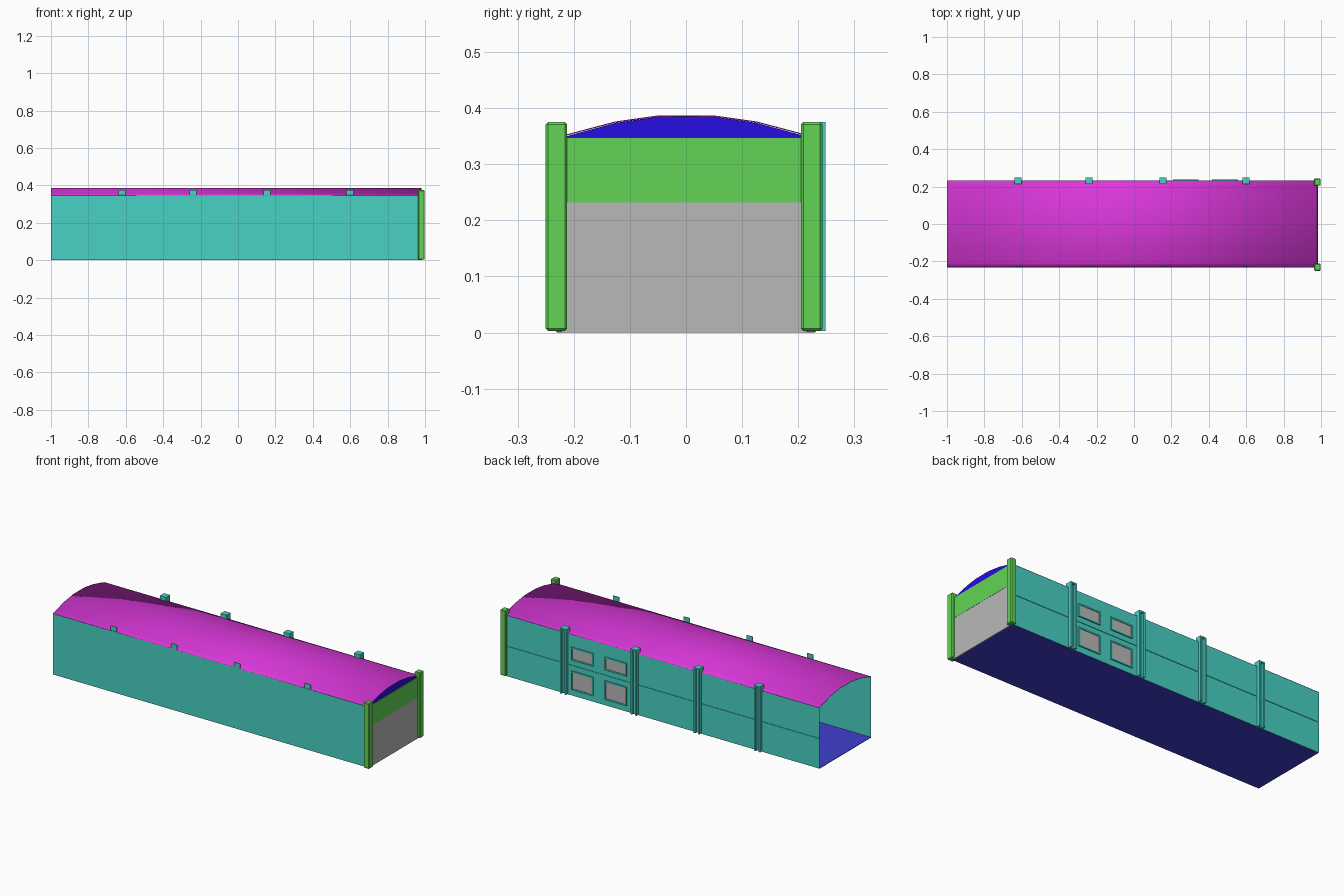
import bpy
import bmesh

if "Cube" in bpy.data.objects:
    bpy.data.objects.remove(bpy.data.objects["Cube"], do_unlink=True)


def srgb(c):
    c /= 255
    return c / 12.92 if c <= 0.04045 else ((c + 0.055) / 1.055) ** 2.4


def material(name, *rgb):
    m = bpy.data.materials.new(name)
    colour = (*[srgb(c) for c in rgb], 1)
    m.use_nodes = True
    m.diffuse_color = colour
    m.node_tree.nodes["Principled BSDF"].inputs["Base Color"].default_value = colour
    return m


TEAL = material("turquoise", 72, 209, 195)
GREEN = material("green", 98, 212, 84)
MAGENTA = material("magenta", 221, 56, 221)
GREY = material("grey", 185, 185, 185)
BLUE = material("gable blue", 38, 14, 225)
NAVY = material("floor blue", 62, 62, 208)


def add_object(name, bm, mat):
    bmesh.ops.recalc_face_normals(bm, faces=bm.faces)
    mesh = bpy.data.meshes.new(name)
    bm.to_mesh(mesh)
    bm.free()
    mesh.materials.append(mat)
    ob = bpy.data.objects.new(name, mesh)
    bpy.context.collection.objects.link(ob)
    return ob


def boxes(name, mat, *extents):
    """One object made of boxes, each given as x, y and z ranges."""
    bm = bmesh.new()
    for ranges in extents:
        for v in bmesh.ops.create_cube(bm, size=1)["verts"]:
            for i, (lo, hi) in enumerate(ranges):
                v.co[i] = lo if v.co[i] < 0 else hi
    return add_object(name, bm, mat)


X0, X1 = -1.0, 0.978
SIDE, EAVE, TOP = 0.232, 0.346, 0.375

# Roof arch profile, from the front eave to the back eave
half = [(0.232, EAVE), (0.21, 0.353), (0.127, 0.375), (0.05, 0.386)]
arch = [(-y, z) for y, z in half] + [(y, z) for y, z in reversed(half)]


def sweep(name, mat, profile, x0, x1, filled):
    bm = bmesh.new()
    a, b = [[bm.verts.new((x, y, z)) for y, z in profile] for x in (x0, x1)]
    for i in range(len(profile) - 1):
        bm.faces.new((a[i], a[i + 1], b[i + 1], b[i]))
    if filled:
        bm.faces.new((a[-1], a[0], b[0], b[-1]))
        bm.faces.new(a)
        bm.faces.new(b)
    return add_object(name, bm, mat)


roof = sweep("roof", MAGENTA, arch, X0, X1, False)
shell = roof.modifiers.new("thickness", "SOLIDIFY")
shell.thickness = 0.002
shell.offset = 0
bpy.context.view_layer.objects.active = roof
roof.select_set(True)
bpy.ops.object.shade_smooth_by_angle()
roof.select_set(False)

# Gable closing the arch at one end only
gable_profile = [(y * 0.98, z - 0.001) for y, z in arch]
sweep("gable", BLUE, gable_profile, X1 - 0.003, X1 + 0.003, True)

# Floor and long walls; the back wall is two panels with a narrow joint
boxes("floor", NAVY, ((X0, X1), (-0.23, 0.23), (0, 0.003)))
boxes("front_wall", TEAL, ((X0, X1), (-SIDE, -SIDE + 0.003), (0.001, EAVE)))
boxes("back_wall", TEAL,
      ((X0, X1), (SIDE - 0.003, SIDE), (0.001, 0.171)),
      ((X0, X1), (SIDE - 0.003, SIDE), (0.175, EAVE)),
      ((X0, X1), (SIDE - 0.005, SIDE - 0.003), (0.165, 0.181)))

# Closed end: lintel above a wide door
boxes("end_lintel", GREEN, ((X1, 0.984), (-0.215, 0.21), (0.232, 0.348)))
boxes("end_door", GREY, ((X1, 0.983), (-0.222, 0.215), (0, 0.232)))

# Corner posts with softened edges
for side, y0, y1 in (("front", -0.25, -0.212), ("back", 0.205, 0.243)):
    post = boxes(side + "_corner_post", GREEN,
                 ((0.963, 0.998), (y0, y1), (0.003, TOP)))
    bevel = post.modifiers.new("edges", "BEVEL")
    bevel.width = 0.004
    bevel.segments = 1

# Channel posts outside the back wall, flat strips inside the front wall
for n, x in enumerate((-0.62, -0.24, 0.155, 0.598), 1):
    r = 0.019
    z = (0.003, TOP - 0.008)
    boxes(f"back_post_{n}", TEAL,
          ((x - r, x - 0.009), (0.213, 0.249), z),
          ((x + 0.009, x + r), (0.213, 0.249), z),
          ((x - 0.009, x + 0.009), (0.213, 0.236), z),
          ((x - r, x + r), (0.213, 0.249), (TOP - 0.008, TOP)))
    boxes(f"front_post_{n}", TEAL,
          ((x - r, x + r), (-0.231, -0.228), (0.003, TOP)))

# Framed windows in the bay between the last two back posts
for col, (a, b) in enumerate(((0.208, 0.346), (0.417, 0.556)), 1):
    for row, c, d in (("lower", 0.035, 0.142), ("upper", 0.203, 0.277)):
        f = 0.008
        y = (SIDE - 0.001, 0.239)
        boxes(f"{row}_window_frame_{col}", TEAL,
              ((a, a + f), y, (c, d)), ((b - f, b), y, (c, d)),
              ((a + f, b - f), y, (c, c + f)),
              ((a + f, b - f), y, (d - f, d)))
        boxes(f"{row}_window_pane_{col}", GREY,
              ((a + f, b - f), (SIDE - 0.001, 0.236), (c + f, d - f)))
